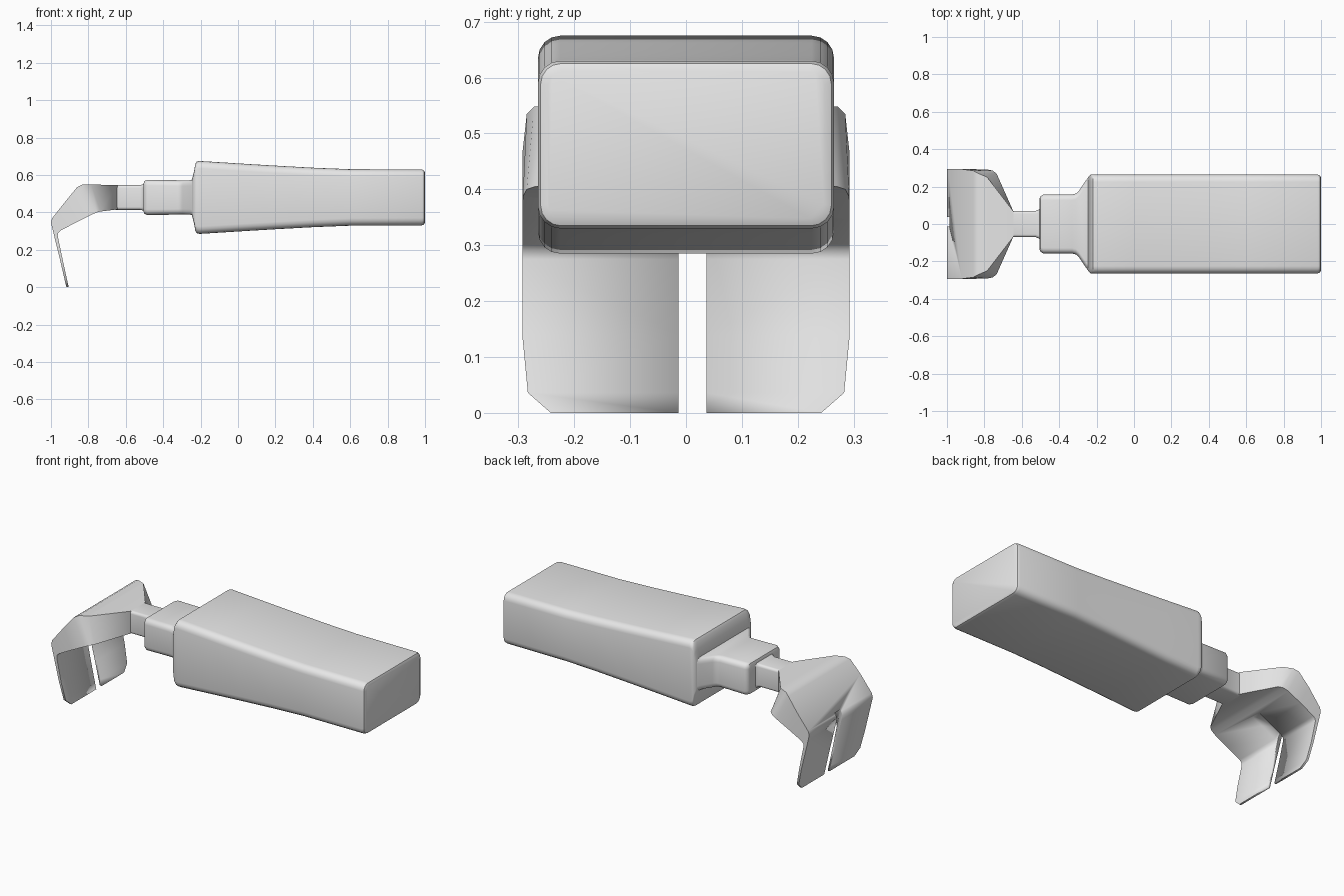
import bpy
import bmesh
import math

cube = bpy.data.objects.get("Cube")
if cube:
    bpy.data.objects.remove(cube, do_unlink=True)

steel = bpy.data.materials.new("plain grey")
steel.use_nodes = True
GREY = (0.8, 0.8, 0.8, 1)
steel.diffuse_color = GREY
steel.node_tree.nodes["Principled BSDF"].inputs["Base Color"].default_value = GREY


def loft(name, rings, angle=40):
    """Skin a list of equal-length point rings and cap both ends."""
    bm = bmesh.new()
    loops = [[bm.verts.new(p) for p in ring] for ring in rings]
    count = len(loops[0])
    for a, b in zip(loops, loops[1:]):
        for i in range(count):
            j = (i + 1) % count
            bm.faces.new((a[i], a[j], b[j], b[i]))
    bm.faces.new(loops[0])
    bm.faces.new(loops[-1])
    bmesh.ops.recalc_face_normals(bm, faces=bm.faces[:])
    mesh = bpy.data.meshes.new(name)
    bm.to_mesh(mesh)
    bm.free()
    obj = bpy.data.objects.new(name, mesh)
    bpy.context.collection.objects.link(obj)
    mesh.materials.append(steel)
    bpy.ops.object.select_all(action="DESELECT")
    obj.select_set(True)
    bpy.context.view_layer.objects.active = obj
    bpy.ops.object.shade_smooth_by_angle(angle=math.radians(angle))
    return obj


def rounded(x, half_y, half_z, radius, mid=0.48, steps=4):
    """Rounded rectangle across the x axis."""
    ring = []
    for k, (sy, sz) in enumerate(((1, 1), (-1, 1), (-1, -1), (1, -1))):
        for s in range(steps + 1):
            a = (k + s / steps) * math.pi / 2
            ring.append((x, sy * (half_y - radius) + radius * math.cos(a),
                         mid + sz * (half_z - radius) + radius * math.sin(a)))
    return ring


# Handle: x, half width, half height, corner radius
handle = [(-0.245, 0.25, 0.10, 0.03), (-0.235, 0.262, 0.14, 0.035),
          (-0.228, 0.265, 0.18, 0.04), (-0.22, 0.265, 0.192, 0.04),
          (-0.205, 0.265, 0.195, 0.04), (0, 0.265, 0.182, 0.04),
          (0.2, 0.265, 0.17, 0.04), (0.4, 0.265, 0.159, 0.04),
          (0.6, 0.265, 0.151, 0.04), (0.98, 0.265, 0.15, 0.04),
          (0.994, 0.26, 0.145, 0.036), (1, 0.247, 0.132, 0.025)]
loft("handle", [rounded(*r) for r in handle])

# Collar with its sideways flare into the handle
collar = [(-0.505, 0.135, 0.075, 0.015), (-0.5, 0.148, 0.088, 0.025),
          (-0.485, 0.158, 0.094, 0.03), (-0.33, 0.158, 0.092, 0.03),
          (-0.31, 0.163, 0.091, 0.03), (-0.295, 0.177, 0.091, 0.03),
          (-0.255, 0.236, 0.092, 0.03), (-0.235, 0.26, 0.10, 0.03)]
loft("collar", [rounded(*r) for r in collar])

# Neck
neck = [(-0.655, 0.07, 0.066, 0.015), (-0.525, 0.07, 0.066, 0.015),
        (-0.508, 0.078, 0.07, 0.018), (-0.495, 0.1, 0.078, 0.02)]
loft("neck", [rounded(*r) for r in neck])

# Claw: outer x, outer z, outer half width, inner x, inner z, inner half width
claw_rows = [(-0.645, 0.546, 0.068, -0.645, 0.416, 0.068),
             (-0.785, 0.549, 0.25, -0.735, 0.405, 0.27),
             (-0.835, 0.548, 0.272, -0.755, 0.4, 0.285),
             (-0.86, 0.535, 0.285, -0.785, 0.387, 0.292),
             (-0.92, 0.462, 0.293, -0.865, 0.347, 0.293),
             (-0.993, 0.37, 0.293, -0.95, 0.302, 0.293),
             (-1.0, 0.347, 0.293, -0.962, 0.29, 0.293),
             (-0.994, 0.32, 0.293, -0.964, 0.275, 0.293),
             (-0.95, 0.14, 0.293, -0.936, 0.14, 0.293),
             (-0.926, 0.036, 0.283, -0.913, 0.036, 0.283),
             (-0.917, 0, 0.242, -0.905, 0, 0.242)]
claw = loft("claw", [[(ox, ow, oz), (ox, -ow, oz), (ix, -iw, iz), (ix, iw, iz)]
                     for ox, oz, ow, ix, iz, iw in claw_rows], 45)

# Nail slot through the claw
slot = loft("slot_cutter", [[(x, -0.013, -0.1), (x, 0.037, -0.1),
                             (x, 0.037, 0.378), (x, -0.013, 0.378)]
                            for x in (-1.1, -0.8)])
slot.hide_render = True
cut = claw.modifiers.new("nail_slot", "BOOLEAN")
cut.operation = "DIFFERENCE"
cut.solver = "EXACT"
cut.object = slot
bpy.ops.object.select_all(action="DESELECT")
claw.select_set(True)
bpy.context.view_layer.objects.active = claw
bpy.ops.object.modifier_move_to_index(modifier=cut.name, index=0)
bpy.ops.object.modifier_apply(modifier=cut.name)
bpy.data.objects.remove(slot, do_unlink=True)
